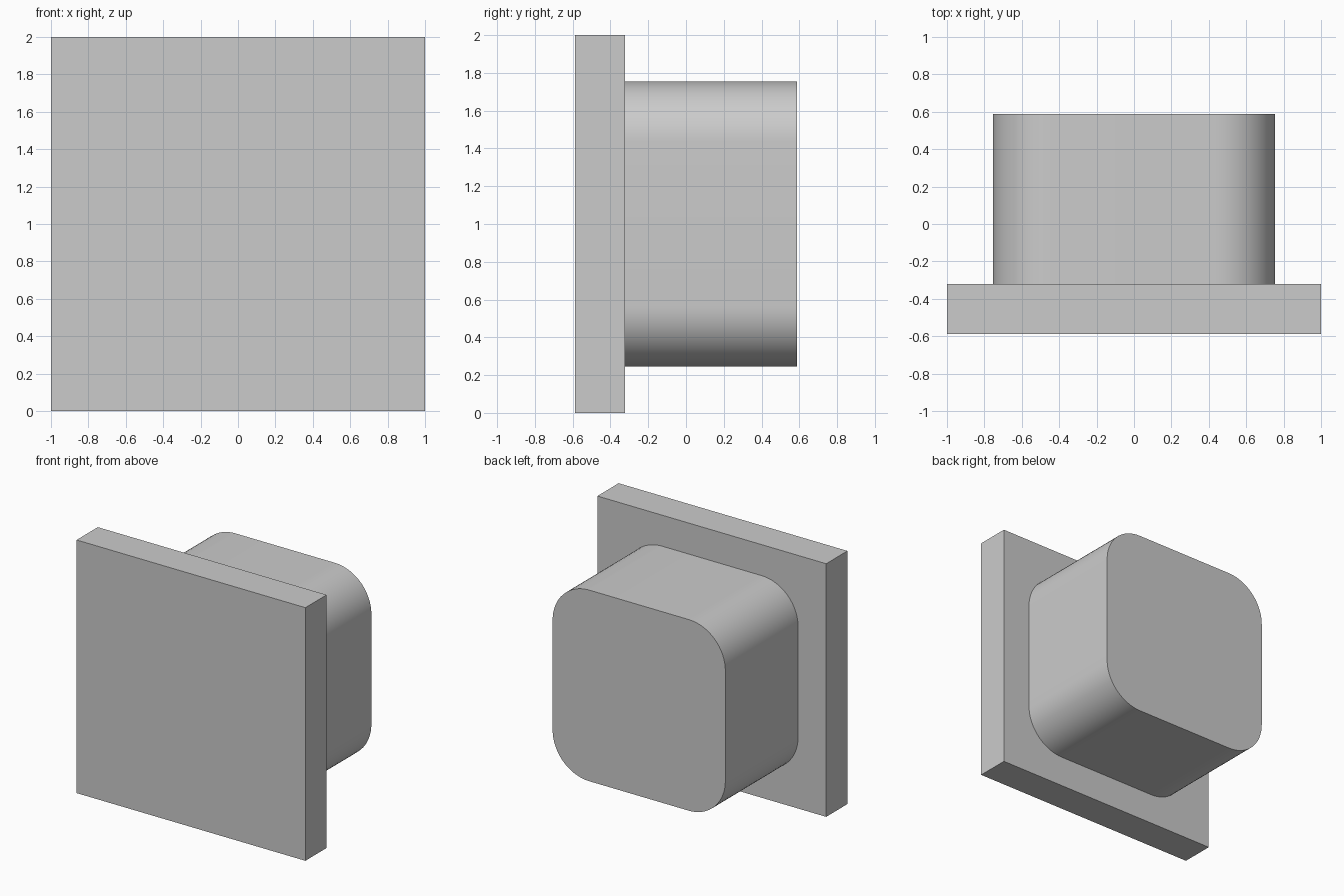
import bpy
import bmesh
from math import radians, sin, cos, pi

if "Cube" in bpy.data.objects:
    bpy.data.objects.remove(bpy.data.objects["Cube"], do_unlink=True)

grey = bpy.data.materials.new("light_grey")
grey.use_nodes = True
colour = (0.6, 0.6, 0.6, 1)
grey.diffuse_color = colour
grey.node_tree.nodes["Principled BSDF"].inputs["Base Color"].default_value = colour


def rounded_square(half, radius, steps):
    """Outline in x and z, centred on the plate."""
    if radius == 0:
        return [(half, half), (-half, half), (-half, -half), (half, -half)]
    points = []
    inner = half - radius
    for quarter, (sx, sz) in enumerate([(1, 1), (-1, 1), (-1, -1), (1, -1)]):
        for i in range(steps + 1):
            a = (quarter + i / steps) * pi / 2
            points.append((sx * inner + radius * cos(a), sz * inner + radius * sin(a)))
    return points


def extrude_part(name, outline, y_front, y_back):
    bm = bmesh.new()
    face = bm.faces.new([bm.verts.new((x, y_front, z + 1)) for x, z in outline])
    extruded = bmesh.ops.extrude_face_region(bm, geom=[face], use_keep_orig=True)
    moved = [v for v in extruded["geom"] if isinstance(v, bmesh.types.BMVert)]
    bmesh.ops.translate(bm, verts=moved, vec=(0, y_back - y_front, 0))
    bmesh.ops.recalc_face_normals(bm, faces=bm.faces)
    mesh = bpy.data.meshes.new(name)
    bm.to_mesh(mesh)
    bm.free()
    mesh.materials.append(grey)
    part = bpy.data.objects.new(name, mesh)
    bpy.context.collection.objects.link(part)
    return part


# Square front plate
extrude_part("front_plate", rounded_square(1, 0, 0), -0.587, -0.322)

# Rounded block standing out behind the plate
block = extrude_part("rear_block", rounded_square(0.755, 0.32, 16), -0.322, 0.587)
bpy.ops.object.select_all(action="DESELECT")
block.select_set(True)
bpy.context.view_layer.objects.active = block
bpy.ops.object.shade_smooth_by_angle(angle=radians(30))
